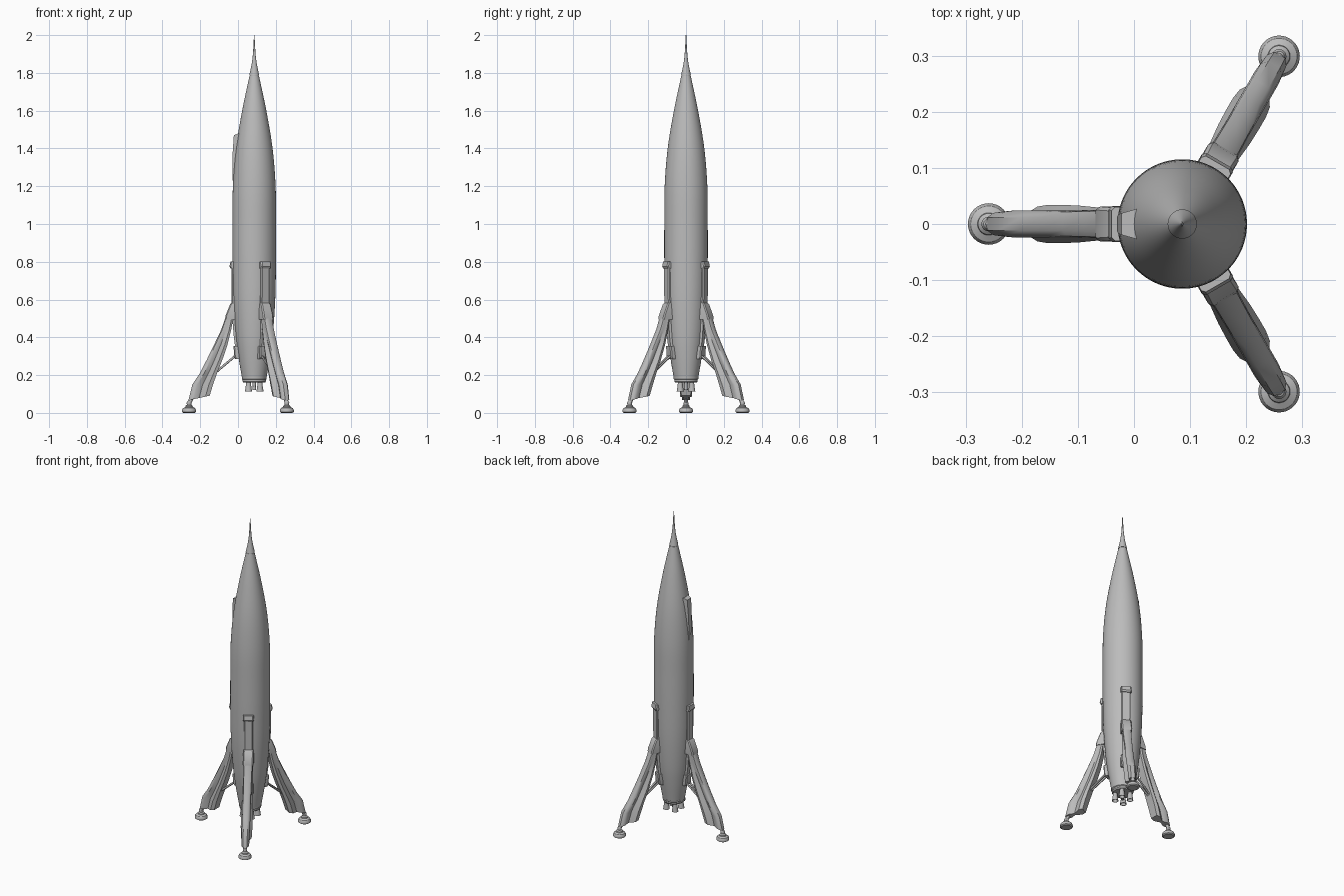
import bpy, bmesh, math
from mathutils import Matrix, Vector

if "Cube" in bpy.data.objects:
    bpy.data.objects.remove(bpy.data.objects["Cube"], do_unlink=True)

AXIS = Vector((0.086, 0, 0))

grey = bpy.data.materials.new("hull_grey")
grey.use_nodes = True
colour = (0.5, 0.5, 0.5, 1)
grey.diffuse_color = colour
grey.node_tree.nodes["Principled BSDF"].inputs["Base Color"].default_value = colour


def finish(name, bm, angle=0, sharp=30):
    """Turn a mesh drawn in (radius, side, height) around the hull axis."""
    bmesh.ops.remove_doubles(bm, verts=bm.verts, dist=1e-5)
    bmesh.ops.recalc_face_normals(bm, faces=bm.faces)
    bm.transform(Matrix.Translation(AXIS) @ Matrix.Rotation(math.radians(angle), 4, 'Z'))
    mesh = bpy.data.meshes.new(name)
    bm.to_mesh(mesh)
    bm.free()
    mesh.materials.append(grey)
    ob = bpy.data.objects.new(name, mesh)
    bpy.context.collection.objects.link(ob)
    bpy.ops.object.select_all(action='DESELECT')
    ob.select_set(True)
    bpy.context.view_layer.objects.active = ob
    bpy.ops.object.shade_smooth_by_angle(angle=math.radians(sharp))
    return ob


def loft(name, rings, angle=0, sharp=30):
    """Skin a list of closed rings and cap both ends."""
    bm = bmesh.new()
    loops = [[bm.verts.new(p) for p in ring] for ring in rings]
    n = len(loops[0])
    for a, b in zip(loops, loops[1:]):
        for i in range(n):
            j = (i + 1) % n
            bm.faces.new((a[i], a[j], b[j], b[i]))
    bm.faces.new(loops[0])
    bm.faces.new(loops[-1])
    return finish(name, bm, angle, sharp)


def lathe(name, profile, centre=(0, 0), angle=0, sides=32):
    """Revolve (radius, height) pairs about a vertical line."""
    turn = [math.tau * i / sides for i in range(sides)]
    rings = [[(centre[0] + r * math.cos(t), centre[1] + r * math.sin(t), z) for t in turn]
             for r, z in profile]
    return loft(name, rings, angle)


def rod(name, a, b, radius, angle):
    """Thin round bar between two points."""
    a, b = Vector(a), Vector(b)
    turn = (b - a).to_track_quat('Z', 'Y')
    circle = [turn @ Vector((radius * math.cos(math.tau * i / 12), radius * math.sin(math.tau * i / 12), 0))
              for i in range(12)]
    return loft(name, [[a + c for c in circle], [b + c for c in circle]], angle)


def smooth_profile(points, steps=5):
    """Catmull-Rom curve through profile points."""
    pts = [Vector(p) for p in points]
    pts = [2 * pts[0] - pts[1]] + pts + [2 * pts[-1] - pts[-2]]
    out = []
    for p, q, r, s in zip(pts, pts[1:], pts[2:], pts[3:]):
        for k in range(steps):
            t = k / steps
            out.append(0.5 * (2 * q + (r - p) * t + (2 * p - 5 * q + 4 * r - s) * t * t
                              + (3 * q - p - 3 * r + s) * t ** 3))
    return out + [pts[-2]]


def slab(name, spine, angle):
    """Block lofted upward from (inner radius, outer radius, half width, z)."""
    rings = [[(a, -w, z), (b - 0.006, -w, z), (b, -w * 0.8, z),
              (b, w * 0.8, z), (b - 0.006, w, z), (a, w, z)] for a, b, w, z in spine]
    return loft(name, rings, angle)


# Hull, nose spike and tail
lathe("hull", smooth_profile([(0.064, 0.18), (0.084, 0.3), (0.099, 0.42), (0.111, 0.6), (0.115, 0.8),
                              (0.115, 1.0), (0.113, 1.2), (0.097, 1.4), (0.064, 1.6), (0.025, 1.785)]), sides=64)
lathe("nose_spike", smooth_profile([(0.026, 1.788), (0.015, 1.84), (0.008, 1.89), (0.004, 1.95), (0.0015, 2.0)]))
lathe("nose_seam", [(0.023, 1.78), (0.023, 1.79)])
lathe("tail_ring", [(0.045, 0.16), (0.057, 0.16), (0.062, 0.167), (0.062, 0.176), (0.066, 0.18), (0.066, 0.187)])

# Engine nozzles
for i in range(4):
    lathe("engine_nozzle", [(0.012, 0.165), (0.014, 0.145), (0.019, 0.112), (0.016, 0.112), (0.008, 0.15)],
          (0.043, 0), 45 + 90 * i, 16)
lathe("central_nozzle", [(0.01, 0.165), (0.008, 0.14), (0.01, 0.12)], sides=16)

# Raised fairing on one side of the nose
loft("nose_fairing", [[(0.07, -w, z + 0.015 * top), (b, -w * 0.65, z), (b, w * 0.65, z), (0.07, w, z + 0.015 * top)]
                      for b, w, z, top in [(0.112, 0.012, 1.19, 0), (0.116, 0.02, 1.28, 0),
                                           (0.114, 0.026, 1.38, 0), (0.108, 0.03, 1.47, 1)]], 180)

# Cross-sections of a leg: outer radius, inner radius, outer, waist and inner half widths, z
LEG = [(0.147, 0.108, 0.026, 0.026, 0.026, 0.52),
       (0.175, 0.122, 0.025, 0.022, 0.027, 0.44),
       (0.213, 0.142, 0.024, 0.017, 0.030, 0.36),
       (0.252, 0.169, 0.024, 0.014, 0.033, 0.28),
       (0.288, 0.197, 0.024, 0.012, 0.034, 0.21),
       (0.328, 0.218, 0.024, 0.010, 0.034, 0.15),
       (0.348, 0.236, 0.022, 0.009, 0.031, 0.085)]


def leg_ring(ro, ri, wo, wm, wi, z):
    d = ro - ri
    half = [(ro, wo * 0.5), (ro - d * 0.1, wo * 0.9), (ro - d * 0.25, wo),
            (ro - d * 0.5, wm), (ri + d * 0.2, wi), (ri, wi * 0.8)]
    pts = half + [(r, -w) for r, w in reversed(half)]
    drop = 0.012 if z < 0.1 else 0
    return [(r, w, z + drop * (0.5 - 2 * (r - ri) / d)) for r, w in pts]


for angle in (60, 180, 300):
    # Guide rail with its end stops
    slab("leg_rail", [(0.09, 0.118, 0.026, 0.5), (0.09, 0.121, 0.026, 0.62), (0.09, 0.121, 0.026, 0.78)], angle)
    slab("rail_top_stop", [(0.09, 0.126, 0.03, 0.765), (0.09, 0.131, 0.032, 0.775), (0.09, 0.126, 0.03, 0.802)], angle)
    slab("lower_rail", [(0.06, 0.094, 0.016, 0.3), (0.08, 0.108, 0.018, 0.4), (0.08, 0.118, 0.02, 0.52)], angle)
    slab("strut_bracket", [(0.06, 0.1, 0.024, 0.285), (0.06, 0.106, 0.026, 0.3), (0.06, 0.11, 0.026, 0.355)], angle)
    # Shoulder joint
    slab("leg_shoulder", [(0.1, 0.155, 0.03, 0.495), (0.1, 0.152, 0.031, 0.515), (0.1, 0.128, 0.029, 0.575),
                          (0.1, 0.12, 0.027, 0.582)], angle)
    # Curved leg and its brace
    loft("landing_leg", [leg_ring(*s) for s in LEG], angle, 40)
    for side in (-0.012, 0.012):
        rod("leg_brace", (0.088, side, 0.312), (0.215, side * 0.6, 0.205), 0.006, angle)
    # Ankle and foot pad
    rod("ankle_rod", (0.315, 0, 0.115), (0.345, 0, 0.05), 0.011, angle)
    lathe("foot_pad", [(0.03, 0), (0.037, 0.005), (0.037, 0.016), (0.032, 0.025), (0.02, 0.031), (0.019, 0.037),
                       (0.012, 0.043), (0.013, 0.054), (0.009, 0.062), (0.003, 0.065)], (0.345, 0), angle)
